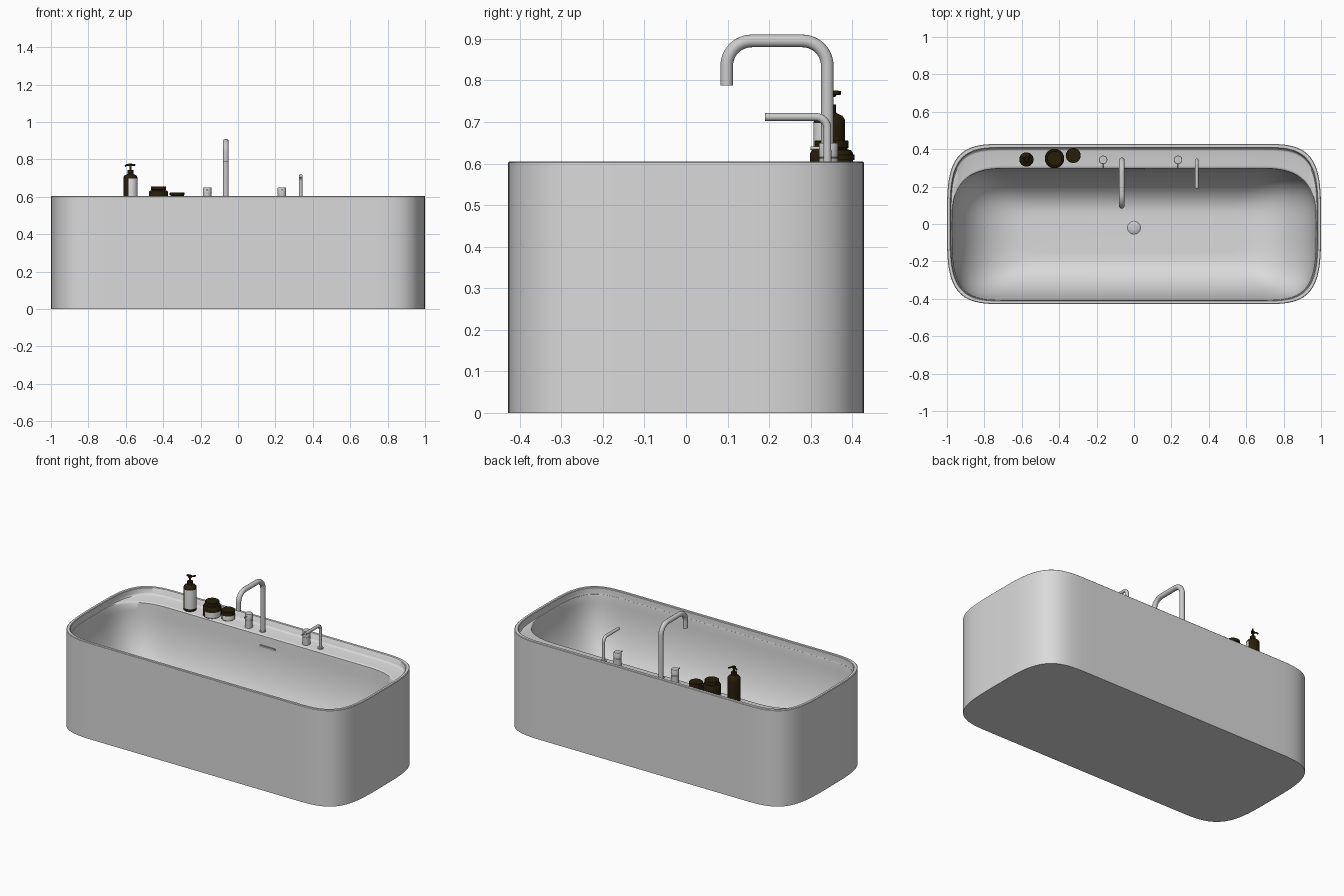
import bpy, bmesh, math

if "Cube" in bpy.data.objects:
    bpy.data.objects.remove(bpy.data.objects["Cube"])

def mat(name, c):
    m = bpy.data.materials.new(name)
    m.diffuse_color = (*c, 1)
    m.use_nodes = True
    m.node_tree.nodes["Principled BSDF"].inputs["Base Color"].default_value = m.diffuse_color
    return m

WHITE = mat("tub_white", (0.7, 0.7, 0.7))
METAL = mat("brushed_metal", (0.6, 0.6, 0.6))
BROWN = mat("dark_amber", (0.021, 0.013, 0.003))
LABEL = mat("label_white", (0.74, 0.74, 0.74))
DARK = mat("slot_grey", (0.4, 0.4, 0.4))

def finish(bm, name, mats, angle=40):
    bmesh.ops.recalc_face_normals(bm, faces=bm.faces)
    me = bpy.data.meshes.new(name)
    bm.to_mesh(me)
    bm.free()
    ob = bpy.data.objects.new(name, me)
    bpy.context.collection.objects.link(ob)
    for m in mats:
        me.materials.append(m)
    smooth(ob, angle)
    return ob

def smooth(ob, angle=40):
    bpy.ops.object.select_all(action='DESELECT')
    ob.select_set(True)
    bpy.context.view_layer.objects.active = ob
    bpy.ops.object.shade_smooth_by_angle(angle=math.radians(angle))

def loft(rings):
    bm = bmesh.new()
    vs = [[bm.verts.new(p) for p in r] for r in rings]
    n = len(vs[0])
    for a, b in zip(vs, vs[1:]):
        for i in range(n):
            j = (i + 1) % n
            bm.faces.new((a[i], a[j], b[j], b[i]))
    bm.faces.new(vs[0][::-1])
    bm.faces.new(vs[-1])
    return bm

def outline(hx, yb, yf, sx, z, pb=3.8, pf=3.8, n=24):
    """Rounded oblong: straight to +-sx, superelliptic corners, own depth and power back and front."""
    def quarter(p):
        return [(sx + (hx - sx) * max(math.cos(t), 0) ** (2 / p), max(math.sin(t), 0) ** (2 / p))
                for t in [math.pi / 2 * i / n for i in range(n + 1)]]
    qb, qf = quarter(pb), quarter(pf)
    pts = [(x, yb * v) for x, v in qb]
    pts += [(-x, yb * v) for x, v in reversed(qb)]
    pts += [(-x, -yf * v) for x, v in qf[1:]]
    pts += [(x, -yf * v) for x, v in reversed(qf[1:])]
    return [(x, y, z) for x, y in pts]

def lathe(name, prof, x, y, mats, label=None, n=40):
    rings = [[(x + r * math.cos(2 * math.pi * i / n), y + r * math.sin(2 * math.pi * i / n), z)
              for i in range(n)] for r, z in prof]
    bm = loft(rings)
    if label:  # faces inside the label's height range and facing front right
        for f in bm.faces:
            c = f.calc_center_median()
            a = math.degrees(math.atan2(c.y - y, c.x - x))
            if len(f.verts) == 4 and label[0] < c.z < label[1] and -105 < a < 12:
                f.material_index = 1
    return finish(bm, name, mats)

def tube(name, path, r, m):
    cu = bpy.data.curves.new(name, 'CURVE')
    cu.dimensions = '3D'
    cu.bevel_depth = r
    cu.bevel_resolution = 6
    cu.use_fill_caps = True
    s = cu.splines.new('POLY')
    s.points.add(len(path) - 1)
    for pt, c in zip(s.points, path):
        pt.co = (*c, 1)
    ob = bpy.data.objects.new(name, cu)
    bpy.context.collection.objects.link(ob)
    cu.materials.append(m)
    bpy.ops.object.select_all(action='DESELECT')
    ob.select_set(True)
    bpy.context.view_layer.objects.active = ob
    bpy.ops.object.convert(target='MESH')
    smooth(bpy.context.object)

def arc(x, cy, cz, r, a0, a1, n=12):
    return [(x, cy + r * math.cos(math.radians(a0 + (a1 - a0) * i / n)),
             cz + r * math.sin(math.radians(a0 + (a1 - a0) * i / n))) for i in range(n + 1)]

LEDGE = 0.564

# Tub: outer wall, thin rim, sunken ledge and rounded basin in one loft
rings = [outline(1, .4285, .4285, .66, 0), outline(1, .4285, .4285, .66, .602),
         outline(.997, .4255, .4255, .66, .605), outline(.984, .41, .412, .66, .605),
         outline(.981, .407, .409, .66, .602), outline(.98, .403, .4085, .66, LEDGE + .010),
         outline(.979, .398, .408, .66, LEDGE + .003), outline(.978, .39, .4075, .66, LEDGE),
         outline(.974, .312, .407, .66, LEDGE, 2.9), outline(.973, .303, .4065, .66, LEDGE - .002, 2.9),
         outline(.972, .298, .406, .66, LEDGE - .006, 2.9)]
FLOOR, P, N = .11, 2.2, 22
for i in range(1, N + 1):
    t = math.pi / 2 * i / N
    u = 1 - max(math.cos(t), 0) ** (2 / P)
    z = LEDGE - .008 - (LEDGE - .008 - FLOOR) * math.sin(t) ** (2 / P)
    rings.append(outline(.970 - .40 * u, .296 - .25 * u, .405 - .25 * u, .66 - .2 * u, z, 2.9 + .5 * u))
finish(loft(rings), "bathtub", [WHITE])

# Drain cap and overflow slot
lathe("drain", [(.035, FLOOR - .002), (.035, FLOOR + .008), (.031, FLOOR + .012), (.01, FLOOR + .014)],
      0, -.02, [METAL])
slot = [[(x, y, z) for x, z in
         [(s * .05 + .0065 * math.cos(a), .495 + .0065 * math.sin(a))
          for s, a0 in ((1, -90), (-1, 90))
          for a in [math.radians(a0 + 18 * k) for k in range(11)]]] for y in (.30, .290)]
finish(loft(slot), "overflow_slot", [DARK])

# Main spout and hand spout
tube("spout", [(-.065, .34, LEDGE)] + arc(-.065, .28, .835, .06, 0, 90)
     + arc(-.065, .158, .835, .06, 90, 180) + [(-.065, .098, .788)], .0152, METAL)
tube("small_spout", [(.335, .34, LEDGE)] + arc(.335, .312, .684, .028, 0, 90)
     + [(.335, .19, .712)], .0095, METAL)
for nm, x, r in (("spout_base", -.065, .018), ("small_spout_base", .335, .017)):
    lathe(nm, [(r, LEDGE), (r, LEDGE + .006)], x, .34, [METAL])

# Control knobs with little levers
for k, x in enumerate((-.165, .235)):
    lathe(f"knob_{k}", [(.0225, LEDGE), (.0225, .612), (.021, .613), (.021, .615),
                        (.0225, .616), (.0225, .648), (.021, .65)], x, .343, [METAL])
    tube(f"knob_lever_{k}", [(x, .34, .637), (x, .299, .637)], .004, METAL)

# Pump bottle
bx, by = -.575, .345
lathe("pump_bottle", [(.036, LEDGE), (.038, .567), (.038, .58), (.038, .698), (.037, .706), (.031, .715),
                      (.018, .721), (.016, .723), (.016, .742), (.006, .743), (.006, .764),
                      (.011, .765), (.011, .775), (.009, .777)], bx, by, [BROWN, LABEL], (.58, .698))
tube("pump_nozzle", [(bx - .028, by + .012, .764), (bx - .02, by + .009, .77),
                     (bx + .006, by - .002, .771), (bx + .022, by + .026, .77)], .005, BROWN)

# Cream jars with lids
lathe("large_jar", [(.048, LEDGE), (.052, .568), (.052, .602), (.052, .624), (.047, .632),
                    (.038, .634), (.038, .637), (.041, .638), (.041, .654), (.039, .656)],
      -.425, .35, [BROWN, LABEL], (.568, .602))
lathe("small_jar", [(.036, LEDGE), (.039, .567), (.039, .594), (.036, .604), (.036, .608),
                    (.04, .609), (.04, .62), (.038, .622)],
      -.325, .366, [BROWN, LABEL], (.567, .594))
